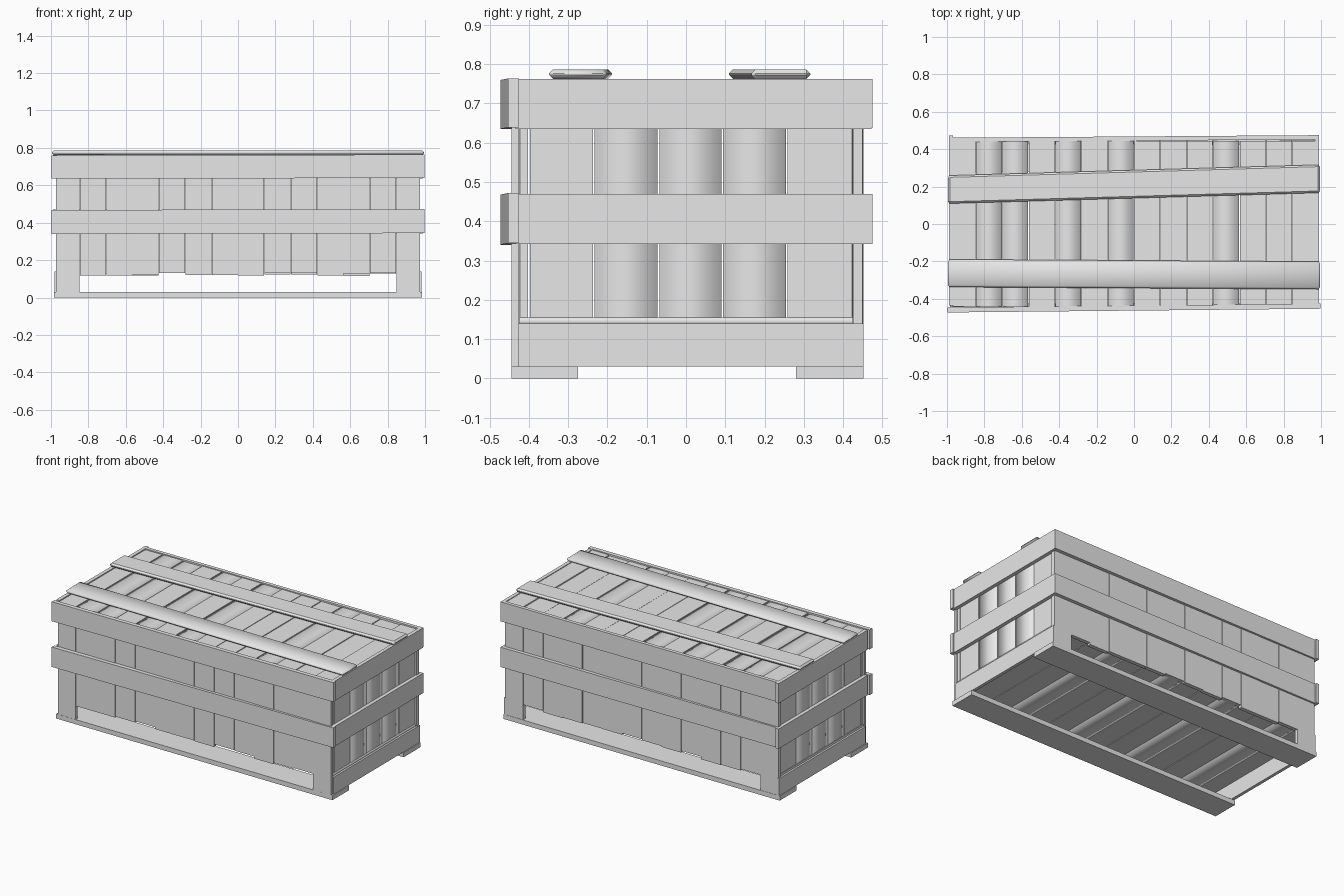
import bpy, bmesh, random
from mathutils import Vector

if "Cube" in bpy.data.objects:
    bpy.data.objects.remove(bpy.data.objects["Cube"])
random.seed(4)

wood = bpy.data.materials.new("grey wood")
wood.use_nodes = True
grey = (0.8, 0.8, 0.8, 1)
wood.diffuse_color = grey
wood.node_tree.nodes["Principled BSDF"].inputs["Base Color"].default_value = grey


def board(name, x, y, z, slope=(0, 0), rounded=None):
    """Box between the given ranges; slope shifts y and z with x.
    rounded names the long axis of a board whose long edges are smooth."""
    bm = bmesh.new()
    bmesh.ops.create_cube(bm, size=1)
    mid = Vector([sum(r) / 2 for r in (x, y, z)])
    size = Vector([r[1] - r[0] for r in (x, y, z)])
    for v in bm.verts:
        v.co = mid + v.co * size
        v.co.y += slope[0] * v.co.x
        v.co.z += slope[1] * v.co.x
    if rounded is not None:
        for f in bm.faces:
            f.smooth = True
            if abs(f.normal[rounded]) > 0.9:
                for e in f.edges:
                    e.smooth = False
    mesh = bpy.data.meshes.new(name)
    bm.to_mesh(mesh)
    bm.free()
    mesh.materials.append(wood)
    obj = bpy.data.objects.new(name, mesh)
    bpy.context.collection.objects.link(obj)
    return obj


W = 0.141      # plank pitch along the long sides
GAP = 0.002

# Runners on the ground
board("front_runner", (-0.985, 0.985), (-0.445, -0.275), (0, 0.03))
board("back_runner", (-0.985, 0.985), (0.28, 0.452), (0, 0.03))

# Upright planks of the long walls; the outer ones reach down as legs
for side, y in (("front", (-0.443, -0.425)), ("back", (0.425, 0.45))):
    for i in range(14):
        x0 = (i - 7) * W
        x1 = x0 + W
        leg = i in (0, 13)
        low = 0.03 if leg else 0.125 + random.uniform(-0.01, 0.01)
        shift = random.uniform(-0.002, 0.002)
        board(f"{side}_{'leg' if leg else 'plank'}_{i + 1}",
              (max(x0, -0.975) + GAP / 2, min(x1, 0.975) - GAP / 2),
              (y[0] + shift, y[1] + shift), (low, 0.737))

# Floor slats and lid slats across the crate
for i in range(14):
    x = (max((i - 7) * W, -0.97) + GAP, min((i - 6) * W, 0.97) - GAP)
    board(f"floor_slat_{i + 1}", x, (-0.424, 0.424), (0.135, 0.155),
          rounded=1 if i % 3 == 1 else None)
    drop = random.uniform(0, 0.006)
    board(f"lid_slat_{i + 1}", x, (-0.44, 0.445), (0.738 - drop, 0.758 - drop),
          rounded=1 if i in (1, 2, 4, 6, 10) else None)

# Short ends: upright planks, sill and two straps
for s, side in ((1, "left"), (-1, "right")):
    def span(a, b):
        return tuple(sorted((s * a, s * b)))
    edges = [-0.424, -0.4, -0.235, -0.07, 0.092, 0.257, 0.424]
    for i, (a, b) in enumerate(zip(edges, edges[1:])):
        board(f"{side}_end_plank_{i + 1}", span(0.945, 0.965), (a + GAP, b - GAP),
              (0.135, 0.737), rounded=2 if i in (2, 3, 4) else None)
    board(f"{side}_sill", span(0.96, 0.98), (-0.427, 0.452), (0.03, 0.14))
    board(f"{side}_upper_strap", span(0.967, 0.99), (-0.435, 0.472), (0.635, 0.762))
    board(f"{side}_middle_strap", span(0.967, 0.99), (-0.435, 0.472), (0.342, 0.47))

# Straps along the long walls, fitted slightly askew
for level, z in (("upper", (0.637, 0.762)), ("middle", (0.342, 0.47))):
    board(f"front_{level}_strap", (-0.997, 0.997), (-0.463, -0.436), z,
          slope=(0.01, 0.002))
    board(f"back_{level}_strap", (-0.99, 0.99), (0.445, 0.468), z, slope=(0.007, 0))

# Two battens over the lid, with edges chamfered to a ridge
for name, y, tilt in (("front_lid_batten", (-0.343, -0.195), -0.006),
                      ("back_lid_batten", (0.138, 0.288), 0.029)):
    b = board(name, (-0.995, 0.995), y, (0.763, 0.787), slope=(tilt, 0),
              rounded=0 if name.startswith("front") else None)
    mod = b.modifiers.new("chamfer", "BEVEL")
    mod.width = 0.01
    mod.segments = 1
